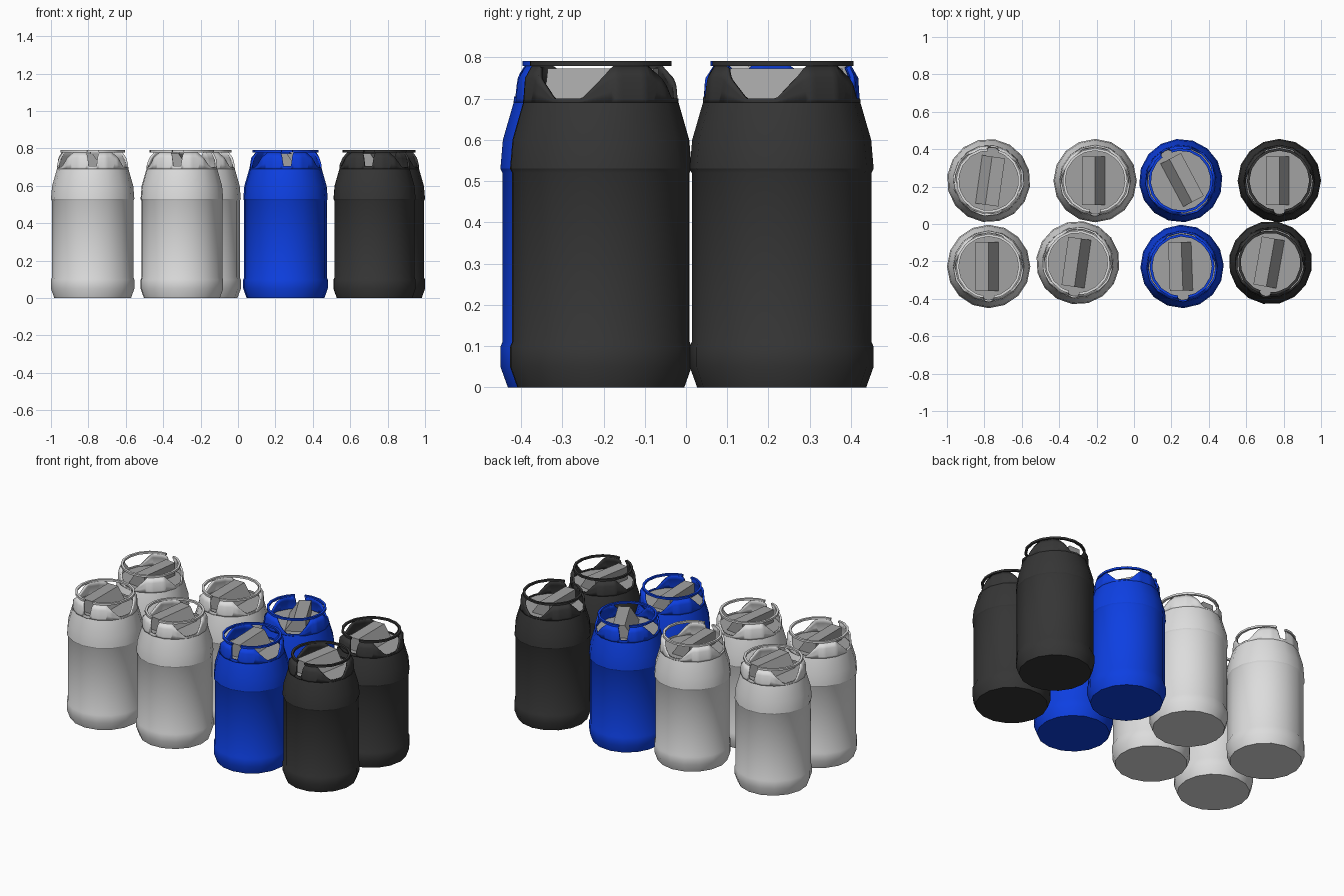
import bpy, bmesh, math
from math import radians, cos, sin, pi

if "Cube" in bpy.data.objects:
    bpy.data.objects.remove(bpy.data.objects["Cube"])

SIDES = 16
DECK, TOP = 0.69, 0.78


def material(name, rgb):
    m = bpy.data.materials.new(name)
    m.use_nodes = True
    col = (*rgb, 1)
    m.diffuse_color = col
    m.node_tree.nodes["Principled BSDF"].inputs["Base Color"].default_value = col
    return m


LIGHT = material("light grey shell", (0.72, 0.72, 0.72))
BLUE = material("blue shell", (0.004, 0.05, 0.76))
BLACK = material("charcoal shell", (0.036, 0.036, 0.036))
STEEL = material("mid grey steel", (0.36, 0.36, 0.36))


def finish(bm, name, mat, loc, rot, smooth=True):
    bmesh.ops.recalc_face_normals(bm, faces=bm.faces)
    me = bpy.data.meshes.new(name)
    bm.to_mesh(me)
    bm.free()
    me.materials.append(mat)
    ob = bpy.data.objects.new(name, me)
    bpy.context.collection.objects.link(ob)
    ob.location = (*loc, 0)
    ob.rotation_euler.z = radians(rot)
    if smooth:
        bpy.ops.object.select_all(action='DESELECT')
        ob.select_set(True)
        bpy.context.view_layer.objects.active = ob
        bpy.ops.object.shade_smooth_by_angle(angle=radians(28))
    return ob


def grid(bm, rows, closed_u=False, closed_v=False):
    # Skin a list of point rows with quads
    vs = [[bm.verts.new(p) for p in r] for r in rows]
    n, m = len(vs), len(vs[0])
    for i in range(n if closed_u else n - 1):
        for j in range(m if closed_v else m - 1):
            a, b = (i + 1) % n, (j + 1) % m
            bm.faces.new((vs[i][j], vs[a][j], vs[a][b], vs[i][b]))
    return vs


def facet(deg):
    # Radius factor that keeps fine columns on the flat sides of the tank
    step = 360 / SIDES
    return cos(pi / SIDES) / cos(radians(deg % step - step / 2))


def point(r, deg, z):
    return (r * cos(radians(deg)), r * sin(radians(deg)), z)


def collar_radius(z):
    if z < 0.75:
        return 0.191 - 0.004 * (z - DECK) / (0.75 - DECK)
    return 0.187 - 0.017 * (z - 0.75) / (TOP - 0.75)


def collar_height(deg):
    # Three wide hand openings and one narrow slot at the front
    h = TOP
    for centre, flat, wide, low in ((-16, 12, 36, 0.70), (90, 12, 36, 0.70),
                                    (196, 12, 36, 0.70), (270, 6, 10, 0.705)):
        d = abs((deg - centre + 180) % 360 - 180)
        if d < wide:
            t = max(0, (d - flat) / (wide - flat))
            h = min(h, low + (TOP - low) * t)
    return h


TANK = ((0.205, 0), (0.223, 0.05), (0.223, 0.098), (0.218, 0.11), (0.218, 0.52),
        (0.223, 0.53), (0.217, 0.6), (0.191, DECK))


def tank(name, mat, loc, rot):
    bm = bmesh.new()
    rows = [[point(r, 360 * k / SIDES, z) for k in range(SIDES)] for r, z in TANK]
    vs = grid(bm, rows, closed_v=True)
    bm.faces.new(vs[0])
    bm.faces.new(vs[-1])
    finish(bm, name + "_tank", mat, loc, rot)


def collar(name, mat, loc, rot):
    bm = bmesh.new()
    cols = []
    for k in range(120):
        deg = 3 * k
        h = collar_height(deg)
        zs = [min(z, h) if h < TOP else z for z in (DECK, 0.70, 0.75, TOP)]
        if h < TOP:
            zs = [DECK + (h - DECK) * t / 3 for t in range(4)]
        cols.append([point(collar_radius(z) * facet(deg), deg, z) for z in zs])
    grid(bm, cols, closed_u=True)
    ob = finish(bm, name + "_collar", mat, loc, rot)
    mod = ob.modifiers.new("wall", 'SOLIDIFY')
    mod.thickness = 0.01
    mod.offset = -1


def rim(name, mat, loc, rot):
    # Thin ring left open above the front slot
    bm = bmesh.new()
    section = ((0.16, TOP - 0.001), (0.174, TOP - 0.001), (0.174, 0.791), (0.16, 0.791))
    rows = []
    for k in range(49):
        deg = -80 + 340 * k / 48
        rows.append([point(r * facet(deg), deg, z) for r, z in section])
    vs = grid(bm, rows, closed_v=True)
    bm.faces.new(vs[0])
    bm.faces.new(vs[-1])
    finish(bm, name + "_rim", mat, loc, rot)


def deck(name, loc, rot):
    bm = bmesh.new()
    bm.faces.new([bm.verts.new(point(0.186, 360 * k / SIDES, DECK + 0.003))
                  for k in range(SIDES)])
    finish(bm, name + "_deck", STEEL, loc, rot, False)


def valve(name, loc, rot):
    # Block with a flat top and one sloping side
    bm = bmesh.new()
    profile = ((-0.07, DECK), (0.055, DECK), (0, 0.773), (-0.07, 0.773))
    vs = grid(bm, [[(x, y, z) for x, z in profile] for y in (-0.13, 0.13)], closed_v=True)
    bm.faces.new(vs[0])
    bm.faces.new(vs[1])
    finish(bm, name + "_valve_block", STEEL, loc, rot, False)


BOTTLES = (
    ("light_back_outer", LIGHT, (-0.777, 0.232), 172),
    ("light_back_inner", LIGHT, (-0.208, 0.232), 0),
    ("blue_back", BLUE, (0.25, 0.232), 208),
    ("black_back", BLACK, (0.777, 0.232), 0),
    ("light_front_outer", LIGHT, (-0.777, -0.227), 0),
    ("light_front_inner", LIGHT, (-0.30, -0.207), -8),
    ("blue_front", BLUE, (0.257, -0.227), 2),
    ("black_front", BLACK, (0.73, -0.207), -10),
)

for name, mat, loc, rot in BOTTLES:
    tank(name, mat, loc, rot)
    collar(name, mat, loc, rot)
    rim(name, mat, loc, rot)
    deck(name, loc, rot)
    valve(name, loc, rot)
